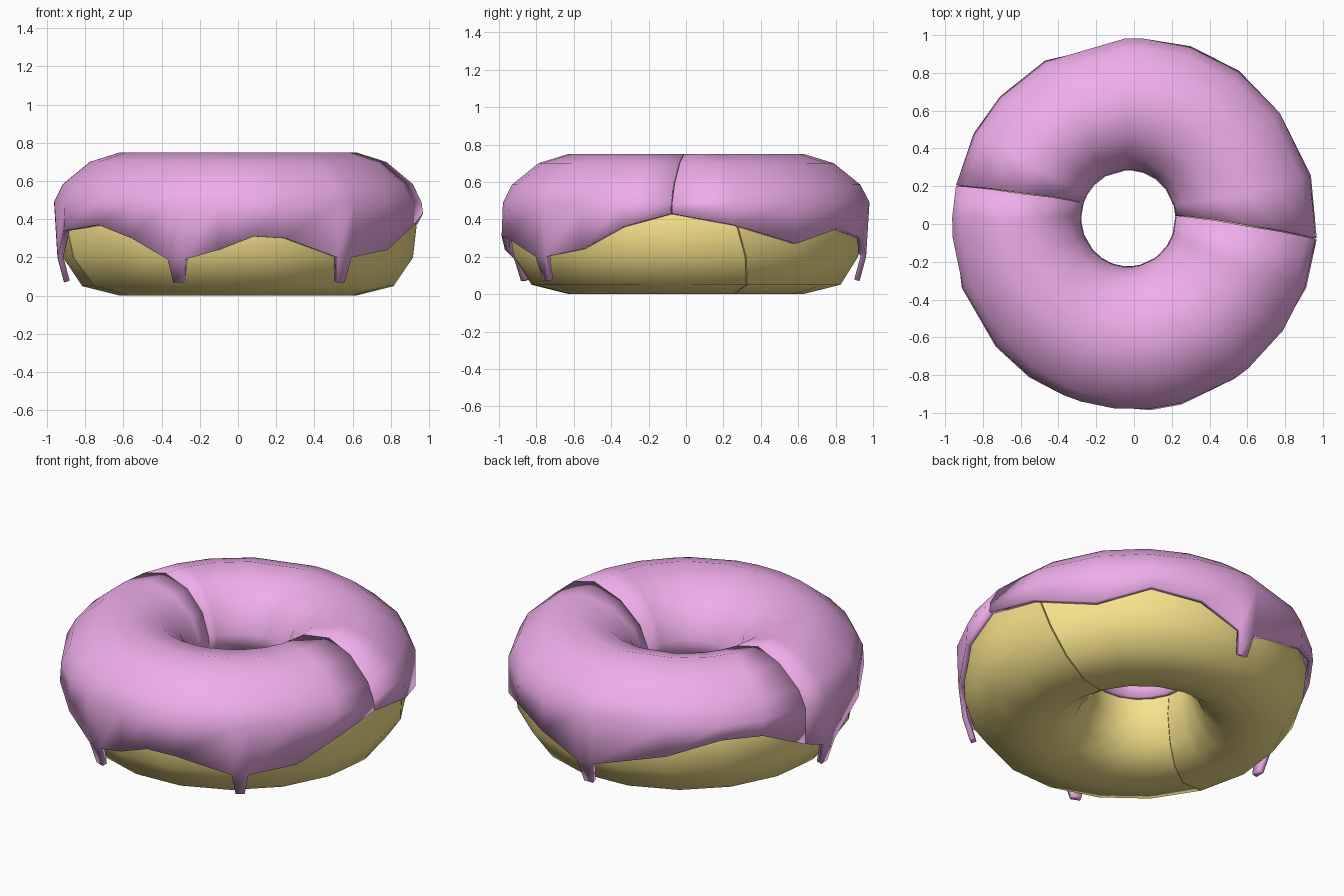
import bpy, bmesh
from math import cos, sin, radians

if "Cube" in bpy.data.objects:
    bpy.data.objects.remove(bpy.data.objects["Cube"])


def material(name, rgb):
    m = bpy.data.materials.new(name)
    m.diffuse_color = (*rgb, 1)
    m.use_nodes = True
    m.node_tree.nodes["Principled BSDF"].inputs["Base Color"].default_value = m.diffuse_color
    return m


def point(r, z, deg):
    # ring point; the hole sits slightly off centre
    w = max(0, min(1, (0.62 - r) / 0.32))
    a = radians(deg)
    return (r * cos(a) * 0.995 - 0.03 * w, r * sin(a) * 1.015 + 0.03 * w, z)


def finish(bm, name, mat, angle):
    me = bpy.data.meshes.new(name)
    bmesh.ops.recalc_face_normals(bm, faces=bm.faces)
    bm.to_mesh(me)
    bm.free()
    ob = bpy.data.objects.new(name, me)
    bpy.context.collection.objects.link(ob)
    me.materials.append(mat)
    bpy.ops.object.select_all(action='DESELECT')
    ob.select_set(True)
    bpy.context.view_layer.objects.active = ob
    bpy.ops.object.shade_smooth_by_angle(angle=radians(angle))
    return ob


def lerp_table(table, x):
    for (x0, y0), (x1, y1) in zip(table, table[1:]):
        if x <= x1:
            return y0 + (y1 - y0) * max(0, (x - x0) / (x1 - x0))
    return table[-1][1]


dough_mat = material("dough", (0.93, 0.77, 0.26))
icing_mat = material("icing", (0.86, 0.42, 0.82))

# Dough: two capped half rings swept from one cross-section
SECTION = [(0.62, 0), (0.82, 0.05), (0.92, 0.2), (0.94, 0.36), (0.905, 0.5),
           (0.79, 0.64), (0.62, 0.7), (0.45, 0.65), (0.33, 0.54), (0.275, 0.4),
           (0.28, 0.25), (0.35, 0.1), (0.46, 0.02)]


def dough_half(name, start, end, n=9):
    bm = bmesh.new()
    rings = [[bm.verts.new(point(r, z, start + (end - start) * i / n + 20 * (0.2 - z)))
              for r, z in SECTION] for i in range(n + 1)]
    m = len(SECTION)
    for a, b in zip(rings, rings[1:]):
        for j in range(m):
            k = (j + 1) % m
            bm.faces.new((a[j], b[j], b[k], a[k]))
    bm.faces.new(rings[0])
    bm.faces.new(rings[-1])
    finish(bm, name, dough_mat, 60)


dough_half("dough_back", 20.2, 199.8)
dough_half("dough_front", 200.2, 379.8)

# Icing: profile rows above a wavy hem, with drips hanging from it
ROWS = [(0.968, 0.49), (0.92, 0.585), (0.78, 0.70), (0.62, 0.75), (0.44, 0.705),
        (0.31, 0.6), (0.255, 0.47), (0.25, 0.36)]
HEM_RADIUS = [(0.06, 0.91), (0.2, 0.95), (0.3, 0.975), (0.45, 0.975)]
BACK_HEM = [(-4.5, 0.43), (15, 0.37), (37, 0.27), (55, 0.35), (72, 0.3), (87, 0.2),
            (93, 0.2), (119, 0.32), (137, 0.41), (151, 0.4), (168, 0.27)]
FRONT_HEM = [(168, 0.27), (178, 0.2), (184, 0.2), (200, 0.34), (221, 0.37), (235, 0.3),
             (247, 0.19), (253, 0.19), (264, 0.24), (275, 0.31), (285, 0.3),
             (303.5, 0.2), (309, 0.2), (325, 0.24), (340, 0.36), (355.5, 0.43)]
DRIPS = (87, 178, 247, 303.5)


def seam_angle(deg, r):
    # the two split lines curve from the rim to the hole
    t = (0.97 - r) / 0.72
    if deg in (-4.5, 355.5):
        return deg + 7 * t + (0.2 if deg < 0 else -0.2)
    return deg - 6 * t


def icing_half(name, hem):
    bm = bmesh.new()
    cols = []
    for i, (deg, z) in enumerate(hem):
        path = [(lerp_table(HEM_RADIUS, z), z)] + ROWS
        edge = i in (0, len(hem) - 1)
        gap = 0.15 if hem is FRONT_HEM else -0.15
        col = []
        for r, h in path:
            a = seam_angle(deg, r) if edge else deg
            if deg == 168:
                a += gap
            col.append(bm.verts.new(point(r, h, a)))
        cols.append(col)
    for i, (a, b) in enumerate(zip(cols, cols[1:])):
        for j in range(len(a) - 1):
            bm.faces.new((a[j], b[j], b[j + 1], a[j + 1]))
        if hem[i][0] in DRIPS:
            d0, d1 = hem[i][0], hem[i + 1][0]
            low = [bm.verts.new(point(0.915, 0.07, d)) for d in (d0 + 1.2, d1 - 1.2)]
            bm.faces.new((low[0], low[1], b[0], a[0]))
    ob = finish(bm, name, icing_mat, 60)
    # make normals face up and outward before thickening inward
    if sum(p.normal.z for p in ob.data.polygons) < 0:
        ob.data.flip_normals()
    s = ob.modifiers.new("thickness", 'SOLIDIFY')
    s.thickness = 0.03
    s.offset = -1
    # keep the angle-based smoothing after the thickness
    ob.modifiers.move(len(ob.modifiers) - 1, 0)


icing_half("icing_back", BACK_HEM)
icing_half("icing_front", FRONT_HEM)
